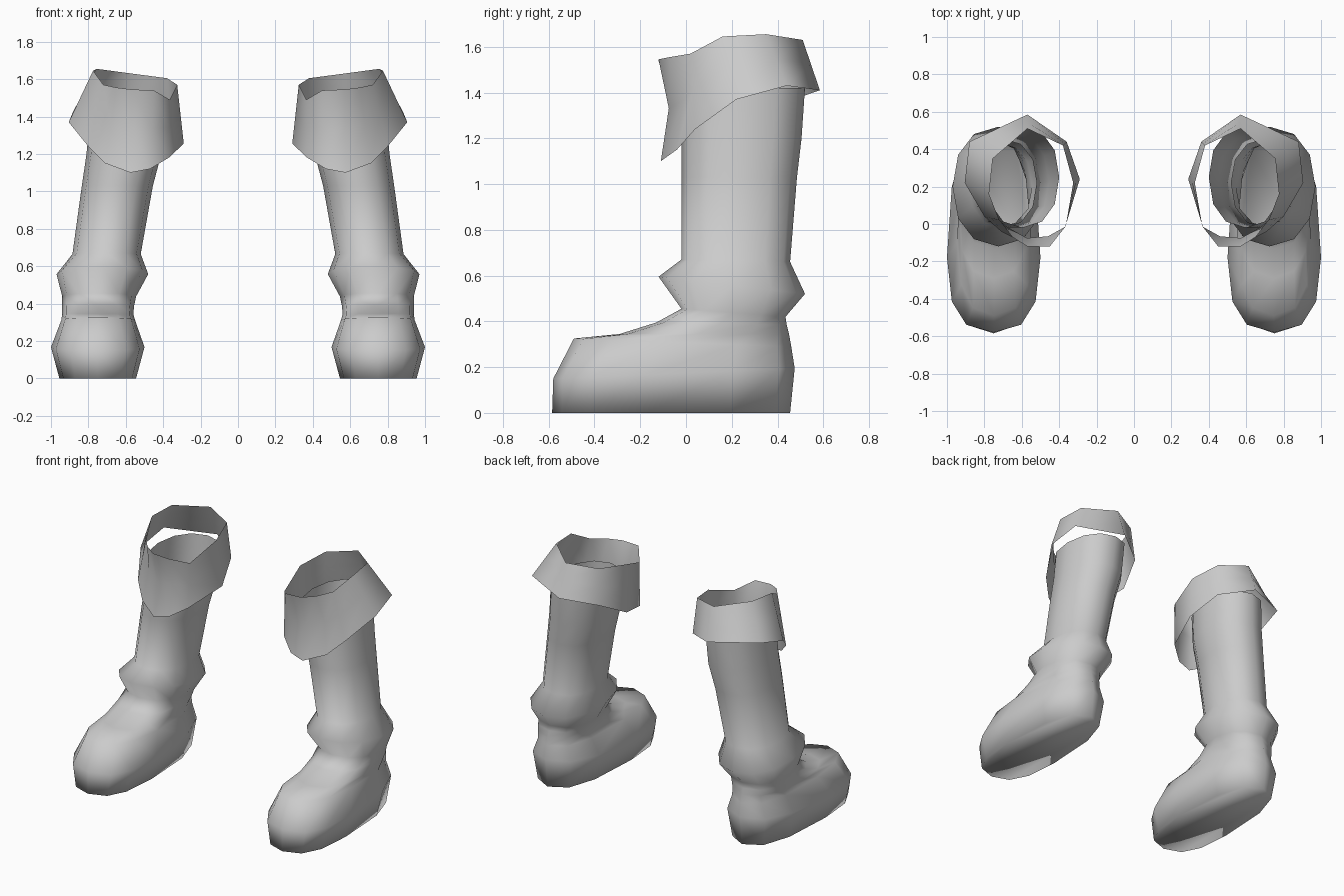
import bpy, bmesh, math
from mathutils import Vector

if "Cube" in bpy.data.objects:
    bpy.data.objects.remove(bpy.data.objects["Cube"])

grey = bpy.data.materials.new("grey")
grey.diffuse_color = (0.6, 0.6, 0.6, 1)
grey.use_nodes = True
grey.node_tree.nodes["Principled BSDF"].inputs["Base Color"].default_value = grey.diffuse_color


def ring(x0, x1, y_front, y_mid, y_back, z_front, z_back, n=2.4, count=12):
    """Rounded, tilted cross-section; y_mid is where it is widest."""
    pts = []
    cx, hw = (x0 + x1) / 2, (x1 - x0) / 2
    for i in range(count):
        a = 2 * math.pi * i / count
        c, s = math.cos(a), math.sin(a)
        u = math.copysign(abs(c) ** (2 / n), c)
        v = math.copysign(abs(s) ** (2 / n), s)
        y = y_mid + v * ((y_back - y_mid) if v > 0 else (y_mid - y_front))
        t = (y - y_front) / (y_back - y_front)
        pts.append(Vector((cx + hw * u, y, z_front + (z_back - z_front) * t)))
    return pts


def loft(name, rings, cap_bottom=False):
    """Skin the rings, smooth them and mirror to the other side."""
    bm = bmesh.new()
    loops = [[bm.verts.new(p) for p in r] for r in rings]
    for a, b in zip(loops, loops[1:]):
        for i in range(len(a)):
            j = (i + 1) % len(a)
            bm.faces.new((a[i], a[j], b[j], b[i]))
    if cap_bottom:
        bm.faces.new(list(reversed(loops[0])))
    for f in bm.faces:
        f.smooth = True
    me = bpy.data.meshes.new(name)
    bm.to_mesh(me)
    bm.free()
    me.materials.append(grey)
    ob = bpy.data.objects.new(name, me)
    bpy.context.collection.objects.link(ob)
    m = ob.modifiers.new("mirror", "MIRROR")
    m.use_mirror_merge = False
    return ob


# Foot, ankle ridge and shaft: rings from the sole upward
loft("boot_body", [
    ring(0.545, 0.955, -0.585, -0.18, 0.455, 0.00, 0.00, 2.6),   # sole
    ring(0.50, 1.00, -0.58, -0.18, 0.475, 0.15, 0.195, 2.6),     # widest part
    ring(0.55, 0.945, -0.49, -0.10, 0.46, 0.325, 0.29, 2.5),     # toe top
    ring(0.56, 0.94, -0.29, 0.05, 0.45, 0.345, 0.345, 2.4),      # instep
    ring(0.555, 0.94, -0.13, 0.15, 0.44, 0.395, 0.385, 2.4),
    ring(0.545, 0.94, -0.02, 0.20, 0.435, 0.455, 0.42, 2.3),     # ankle neck
    ring(0.48, 0.97, -0.12, 0.20, 0.52, 0.595, 0.52, 2.2),       # ankle ridge
    ring(0.52, 0.885, -0.02, 0.22, 0.455, 0.67, 0.66, 2.2),      # shaft
    ring(0.455, 0.835, -0.02, 0.23, 0.485, 1.03, 1.03, 2.2),
    ring(0.41, 0.81, -0.02, 0.24, 0.505, 1.20, 1.20, 2.2),
    ring(0.40, 0.79, -0.02, 0.25, 0.52, 1.42, 1.42, 2.2),
], cap_bottom=True)

# Folded cuff: matching lower edge and rim, clockwise from the back
lower = [Vector(p) for p in (
    (0.57, 0.585, 1.41), (0.88, 0.44, 1.43), (0.905, 0.22, 1.37),
    (0.80, 0.04, 1.24), (0.71, -0.04, 1.15), (0.575, -0.11, 1.10),
    (0.47, -0.09, 1.12), (0.37, -0.02, 1.18), (0.29, 0.24, 1.255),
    (0.36, 0.44, 1.36))]
rim = [Vector(p) for p in (
    (0.57, 0.51, 1.63), (0.755, 0.35, 1.655), (0.775, 0.16, 1.645),
    (0.72, 0.02, 1.57), (0.65, -0.07, 1.555), (0.57, -0.12, 1.545),
    (0.45, -0.12, 1.54), (0.365, -0.01, 1.49), (0.325, 0.22, 1.57),
    (0.38, 0.42, 1.605))]
middle = [a.lerp(b, 0.52) for a, b in zip(lower, rim)]
for i in (4, 5, 6):          # dent below the front lip
    middle[i].y += 0.04
loft("cuff", [list(reversed(r)) for r in (lower, middle, rim)])
